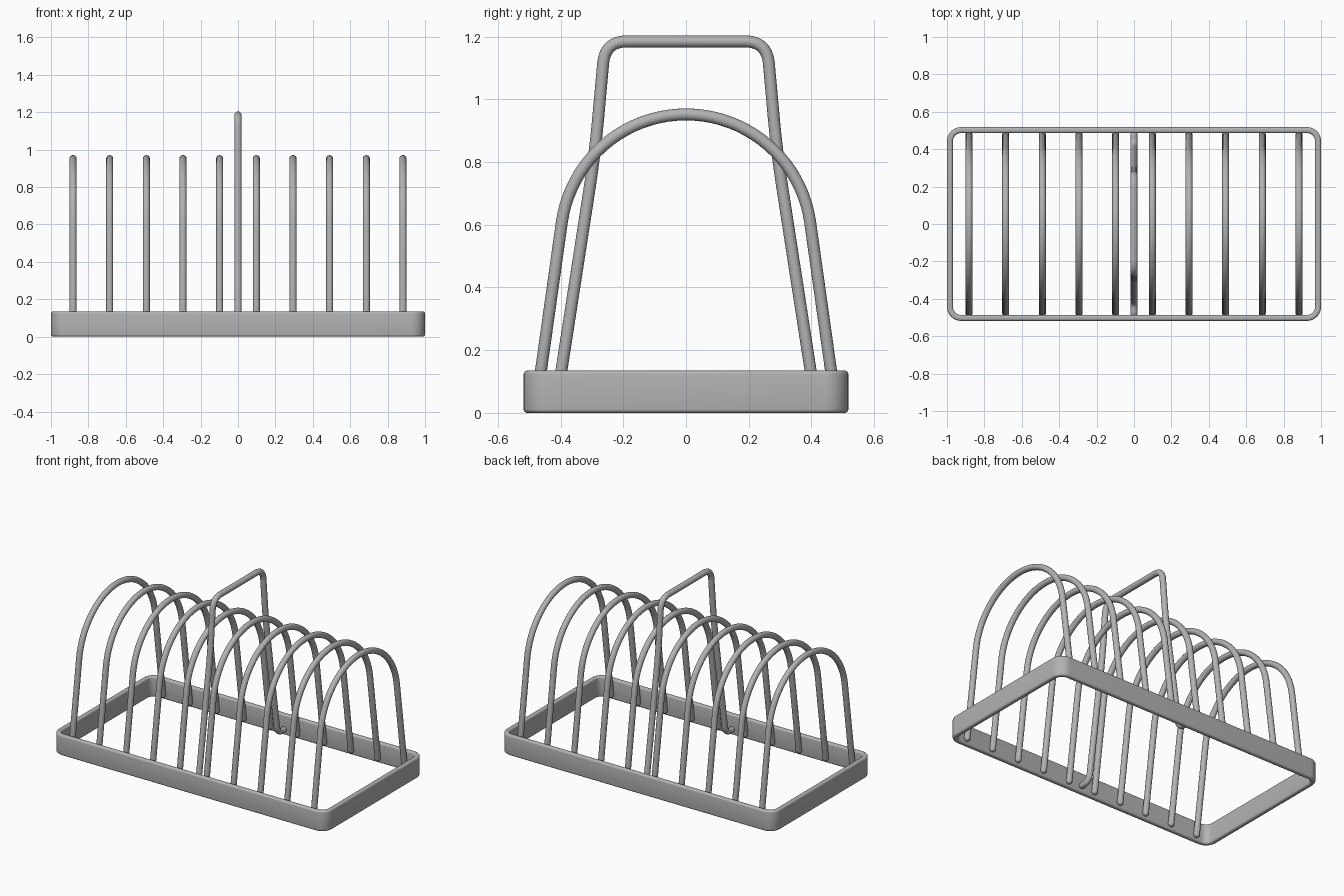
import bpy, bmesh, math
from mathutils import Vector

cube = bpy.data.objects.get("Cube")
if cube:
    bpy.data.objects.remove(cube, do_unlink=True)

WIRE = 0.019

steel = bpy.data.materials.new("brushed grey")
steel.use_nodes = True
GREY = (0.45, 0.45, 0.45, 1)
steel.diffuse_color = GREY
steel.node_tree.nodes["Principled BSDF"].inputs["Base Color"].default_value = GREY


def finish(obj):
    obj.data.materials.append(steel)
    for o in bpy.context.selected_objects:
        o.select_set(False)
    obj.select_set(True)
    bpy.context.view_layer.objects.active = obj
    bpy.ops.object.shade_smooth_by_angle(angle=math.radians(50))


def round_corners(points, radii, steps=8):
    """Replace each inner corner of a (y, z) path with a smooth bend."""
    path = [Vector(points[0])]
    for i, r in enumerate(radii, 1):
        p = Vector(points[i])
        a = p + (Vector(points[i - 1]) - p).normalized() * r
        b = p + (Vector(points[i + 1]) - p).normalized() * r
        for k in range(steps + 1):
            t = k / steps
            path.append(a * (1 - t) ** 2 + p * 2 * t * (1 - t) + b * t * t)
    path.append(Vector(points[-1]))
    return path


def wire(name, x, path, sides=16):
    """Sweep a round, dome-ended wire along a (y, z) path at the given x."""
    rings = []
    for i, p in enumerate(path):
        tangent = (path[min(i + 1, len(path) - 1)] - path[max(i - 1, 0)]).normalized()
        rings.append((p, tangent, WIRE))
    # domed tips
    for end, sign in ((0, -1), (-1, 1)):
        p, t, _ = rings[end]
        caps = [(p + t * sign * WIRE * math.sin(a), t, WIRE * math.cos(a))
                for a in (0.4, 0.8, 1.2, 1.5)]
        rings = caps[::-1] + rings if sign < 0 else rings + caps
    bm = bmesh.new()
    loops = []
    for p, t, r in rings:
        loop = []
        for k in range(sides):
            a = math.tau * k / sides
            c, s = r * math.cos(a), r * math.sin(a)
            loop.append(bm.verts.new((x + c, p.x - t.y * s, p.y + t.x * s)))
        loops.append(loop)
    for l0, l1 in zip(loops, loops[1:]):
        for k in range(sides):
            n = (k + 1) % sides
            bm.faces.new((l0[k], l0[n], l1[n], l1[k]))
    bm.faces.new(loops[0])
    bm.faces.new(loops[-1])
    bmesh.ops.recalc_face_normals(bm, faces=bm.faces)
    mesh = bpy.data.meshes.new(name)
    bm.to_mesh(mesh)
    bm.free()
    obj = bpy.data.objects.new(name, mesh)
    bpy.context.collection.objects.link(obj)
    finish(obj)


# base band: rounded rectangular ring
def outline(bm, hx, hy, r, z, steps=8):
    verts = []
    for q, (sx, sy) in enumerate(((1, 1), (-1, 1), (-1, -1), (1, -1))):
        for k in range(steps + 1):
            a = math.pi / 2 * (q + k / steps)
            verts.append(bm.verts.new((sx * (hx - r) + r * math.cos(a),
                                       sy * (hy - r) + r * math.sin(a), z)))
    return verts


HX, HY, RADIUS, THICK, HEIGHT, SOFT = 1.0, 0.518, 0.075, 0.032, 0.135, 0.012
section = []          # (inset, height) round the band's cross-section
for q, (cx, cz) in enumerate(((THICK - SOFT, HEIGHT - SOFT), (SOFT, HEIGHT - SOFT),
                              (SOFT, SOFT), (THICK - SOFT, SOFT))):
    for k in range(5):
        a = math.pi / 2 * (q + k / 4)
        section.append((cx + SOFT * math.cos(a), cz + SOFT * math.sin(a)))
bm = bmesh.new()
rings = [outline(bm, HX - d, HY - d, RADIUS - d, z) for d, z in section]
for i, r0 in enumerate(rings):
    r1 = rings[(i + 1) % len(rings)]
    for k in range(len(r0)):
        n = (k + 1) % len(r0)
        bm.faces.new((r0[k], r0[n], r1[n], r1[k]))
bmesh.ops.recalc_face_normals(bm, faces=bm.faces)
mesh = bpy.data.meshes.new("base_band")
bm.to_mesh(mesh)
bm.free()
band = bpy.data.objects.new("base_band", mesh)
bpy.context.collection.objects.link(band)
finish(band)

# toast hoops: splayed legs under a round arch
ARCH_R, TILT = 0.40, math.radians(8)
ARCH_Z = 0.952 - ARCH_R
arch = [Vector((ARCH_R * math.cos(a), ARCH_Z + ARCH_R * math.sin(a)))
        for a in (TILT + (math.pi - 2 * TILT) * k / 40 for k in range(41))]
foot_z = 0.035
foot_y = arch[0].x + (arch[0].y - foot_z) * math.tan(TILT)
hoop = [Vector((foot_y, foot_z))] + arch + [Vector((-foot_y, foot_z))]
for i in range(10):
    wire(f"hoop_{i + 1}", -0.882 + 0.196 * i, hoop)

# carrying handle: feet turned out to the band, legs leaning in, flat grip
half = [(0.475, 0.04), (0.412, 0.04), (0.29, 0.83), (0.258, 1.185)]
corners = half + [(-y, z) for y, z in reversed(half)]
wire("handle", 0, round_corners(corners, [0.05, 0.12, 0.07, 0.07, 0.12, 0.05]))
